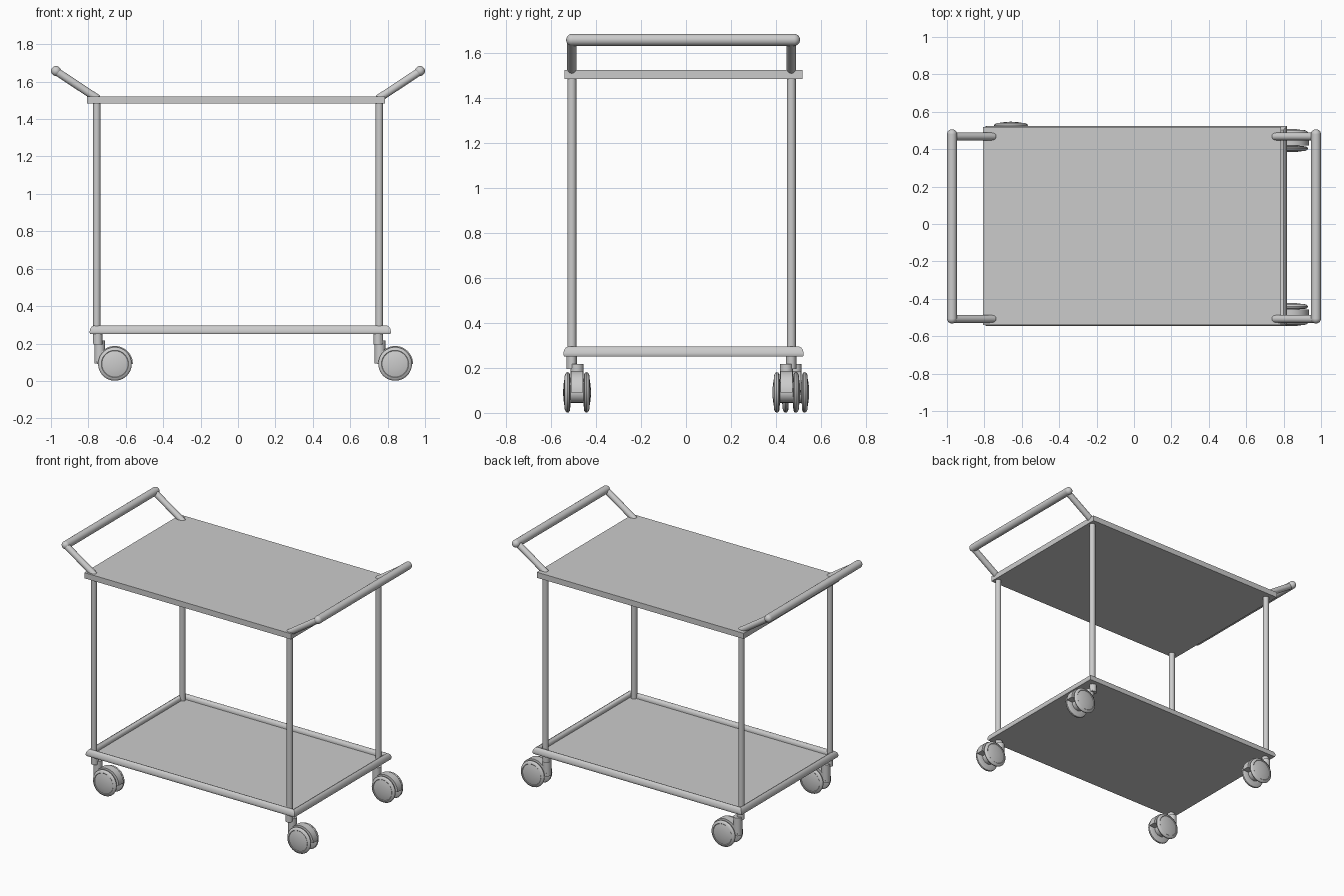
import bpy, bmesh, math
from mathutils import Vector, Matrix

if "Cube" in bpy.data.objects:
    bpy.data.objects.remove(bpy.data.objects["Cube"])


def finish(name, bm, angle=35):
    bmesh.ops.recalc_face_normals(bm, faces=bm.faces[:])
    me = bpy.data.meshes.new(name)
    bm.to_mesh(me)
    bm.free()
    ob = bpy.data.objects.new(name, me)
    bpy.context.collection.objects.link(ob)
    bpy.ops.object.select_all(action='DESELECT')
    ob.select_set(True)
    bpy.context.view_layer.objects.active = ob
    bpy.ops.object.shade_smooth_by_angle(angle=math.radians(angle))
    return ob


def add_rod(bm, a, b, r, seg=24):
    a, b = Vector(a), Vector(b)
    d = b - a
    m = Matrix.Translation((a + b) / 2) @ d.to_track_quat('Z', 'Y').to_matrix().to_4x4()
    bmesh.ops.create_cone(bm, cap_ends=True, segments=seg, radius1=r, radius2=r,
                          depth=d.length, matrix=m)


def add_ball(bm, c, r):
    bmesh.ops.create_uvsphere(bm, u_segments=24, v_segments=12, radius=r,
                              matrix=Matrix.Translation(c))


def tray(name, x0, x1, y0, y1, profile):
    """Rectangular rings following (inset, z) points, capped at both ends."""
    bm = bmesh.new()
    rings = [[bm.verts.new(p) for p in ((x0 + i, y0 + i, z), (x1 - i, y0 + i, z),
                                        (x1 - i, y1 - i, z), (x0 + i, y1 - i, z))]
             for i, z in profile]
    for a, b in zip(rings, rings[1:]):
        for k in range(4):
            n = (k + 1) % 4
            bm.faces.new((a[k], a[n], b[n], b[k]))
    bm.faces.new(rings[0])
    bm.faces.new(rings[-1])
    return finish(name, bm)


def add_lathe(bm, centre, side, profile, seg=40):
    """Revolve (radius, offset) points about a line along y."""
    c = Vector(centre)
    vs = [bm.verts.new(c + Vector((r, side * o, 0))) for r, o in profile]
    es = [bm.edges.new(p) for p in zip(vs, vs[1:])]
    bmesh.ops.spin(bm, geom=vs + es, cent=c, axis=(0, 1, 0),
                   angle=2 * math.pi, steps=seg, use_duplicate=False)
    bmesh.ops.remove_doubles(bm, verts=bm.verts[:], dist=1e-5)


# Trays: flat top slab, lower shelf with a rounded raised rim
tray("top_tray", -0.807, 0.787, -0.54, 0.518,
     [(0, 1.483), (0, 1.522)])
tray("lower_tray", -0.793, 0.818, -0.545, 0.523,
     [(0.004, 0.25), (0, 0.258), (0, 0.266), (0.004, 0.28), (0.011, 0.29), (0.02, 0.295),
      (0.029, 0.292), (0.036, 0.284), (0.039, 0.272), (0.039, 0.264)])

POST_X = 0.755
POST_Y = {"front": -0.507, "back": 0.468}

# Posts running up into the sloping handle arms
for sx, side in ((-1, "left"), (1, "right")):
    for end, y in POST_Y.items():
        bm = bmesh.new()
        add_rod(bm, (sx * POST_X, y, 0.20), (sx * POST_X, y, 1.51), 0.02)
        finish(f"{side}_{end}_post", bm)
        bm = bmesh.new()
        add_rod(bm, (sx * POST_X, y, 1.512), (sx * 0.973, y, 1.656), 0.021)
        add_ball(bm, (sx * POST_X, y, 1.512), 0.021)
        finish(f"{side}_{end}_handle_arm", bm)
    # Push bar with rounded ends
    bm = bmesh.new()
    ends = [(sx * 0.973, y, 1.657) for y in (-0.506, 0.48)]
    add_rod(bm, *ends, 0.0265)
    for e in ends:
        add_ball(bm, e, 0.0265)
    finish(f"{side}_handle_bar", bm)

WHEEL = [(0, 0.062), (0.03, 0.0605), (0.055, 0.057), (0.07, 0.053), (0.073, 0.0555),
         (0.08, 0.053), (0.087, 0.049), (0.09, 0.043), (0.088, 0.036), (0.08, 0.031),
         (0.05, 0.029), (0, 0.029)]


def caster(name, px, post_y, y):
    wx, wz = px + 0.095, 0.091
    # Twin wheels
    for s, label in ((-1, "front"), (1, "back")):
        bm = bmesh.new()
        add_lathe(bm, (wx, y, wz), s, WHEEL)
        finish(f"{name}_{label}_wheel", bm)
    # Housing: curved fender, hub, swivel barrel and stem
    bm = bmesh.new()
    arc = [(math.cos(t), math.sin(t)) for t in (math.pi * k / 24 for k in range(25))]
    ring = [(wx + 0.096 * c, wz + 0.096 * s) for c, s in arc]
    face = bm.faces.new([bm.verts.new((x, y - 0.026, z)) for x, z in ring])
    ext = bmesh.ops.extrude_face_region(bm, geom=[face], use_keep_orig=True)
    bmesh.ops.translate(bm, vec=(0, 0.052, 0),
                        verts=[v for v in ext["geom"] if isinstance(v, bmesh.types.BMVert)])
    add_rod(bm, (wx, y - 0.03, wz), (wx, y + 0.03, wz), 0.046)
    add_rod(bm, (px + 0.014, y, 0.092), (px + 0.014, y, 0.217), 0.0285)
    finish(f"{name}_housing", bm)
    bm = bmesh.new()
    add_rod(bm, (px + 0.004, post_y, 0.195), (px + 0.004, post_y, 0.252), 0.0235)
    finish(f"{name}_stem", bm)


# Casters all trail toward +x
for side, px in (("left", -0.753), ("right", 0.745)):
    caster(f"{side}_front_caster", px, POST_Y["front"], -0.484)
    caster(f"{side}_back_caster", px, POST_Y["back"], 0.485 if side == "left" else 0.446)
